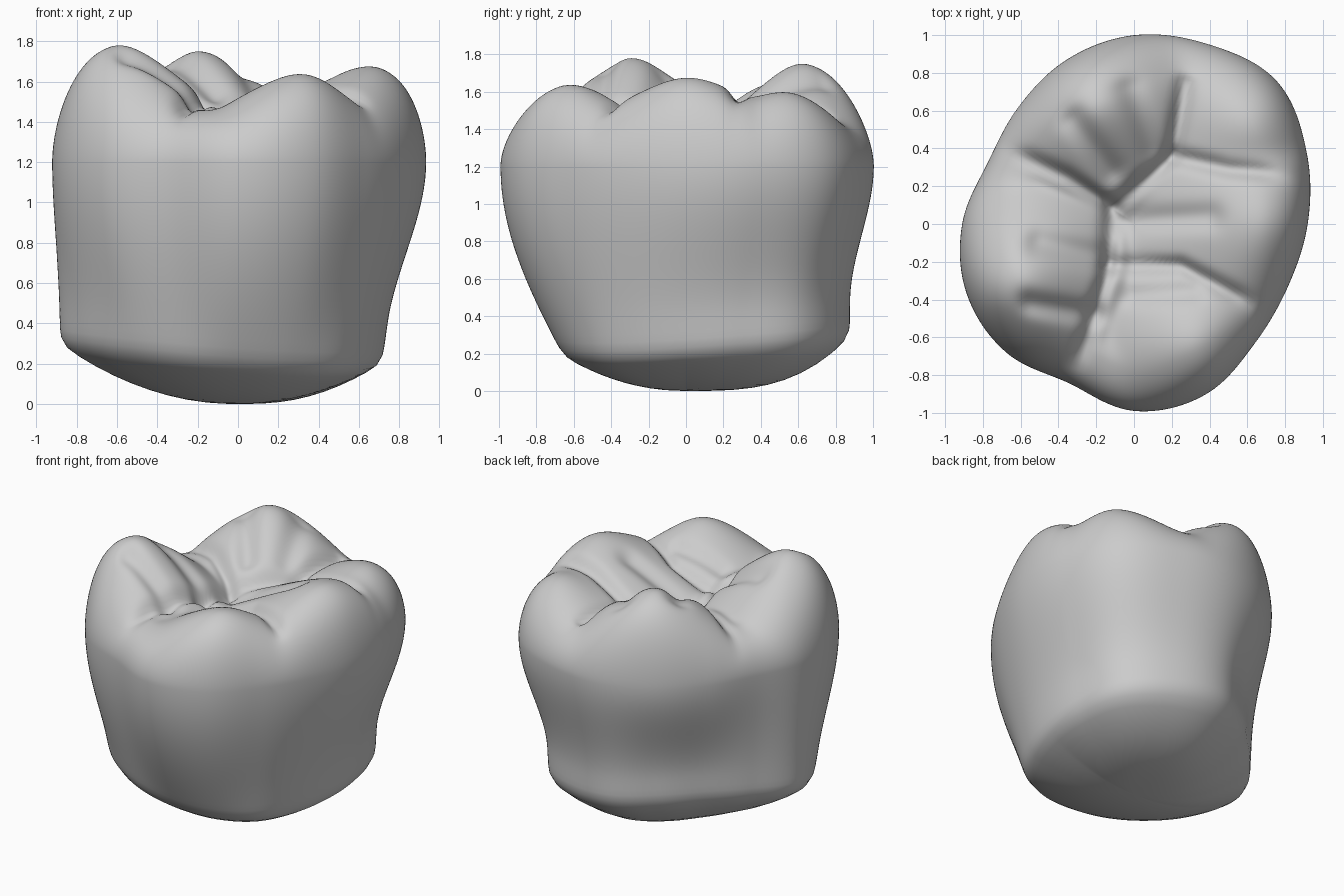
import bpy, bmesh, math
from mathutils import Vector

cube = bpy.data.objects.get("Cube")
if cube:
    bpy.data.objects.remove(cube, do_unlink=True)

SEGMENTS, BELLY_Z = 192, 1.2

# Outline radii, one every 22.5 degrees starting at +x
BELLY = [.92, .99, 1.07, 1.03, 1, .94, .87, .84, .91, .96, .96, .91, .99, .98, .9, .88]
NECK = [.7, .77, .88, .89, .87, .77, .72, .77, .88, .83, .75, .69, .66, .67, .69, .68]

# Cusp tips: x, y, height, slope
CUSPS = [(-.62, -.31, 1.8, .85), (-.22, .65, 1.77, .8), (.34, -.66, 1.66, .62),
         (.72, 0, 1.7, .52), (.66, .56, 1.63, .52)]

# Chewing surface fissures: depth, width, path
FISSURES = [
    (.06, .04, [(-.3, -.75), (-.14, -.25), (-.12, .08), (.2, .36), (.27, .75)]),
    (.05, .04, [(-.12, .1), (-.35, .25), (-.68, .4)]),
    (.06, .04, [(.2, .36), (.5, .29), (.95, .25)]),
    (.05, .04, [(-.14, -.22), (.25, -.22), (.62, -.42)]),
    (.05, .07, [(-.15, -.18), (-.5, -.1)]),
    (.05, .06, [(-.2, -.48), (-.55, -.42)]),
    (.04, .07, [(-.05, .02), (.4, .04)]),
    (.03, .05, [(0, -.38), (.32, -.36)]),
    (.05, .07, [(-.12, .28), (-.32, .55)]),
    (.04, .07, [(.1, .4), (-.02, .72)]),
]


def ring_radius(table, angle):
    """Smooth closed interpolation through the outline radii."""
    n = len(table)
    pos = angle / math.tau * n
    i, t = int(pos), pos % 1
    a, b, c, d = (table[(i + k) % n] for k in (-1, 0, 1, 2))
    return b + t * (c - a + t * (2 * a - 5 * b + 4 * c - d + t * (3 * (b - c) + d - a))) / 2


def smoothstep(t):
    t = max(0, min(1, t))
    return t * t * (3 - 2 * t)


def path_distance(p, path):
    best = 9
    for a, b in zip(path, path[1:]):
        a, b = Vector(a), Vector(b)
        ab = b - a
        t = max(0, min(1, (p - a).dot(ab) / ab.length_squared))
        best = min(best, (p - a - ab * t).length)
    return best


def cusp_height(p, cx, cy, z, slope):
    """Rounded cone that falls more gently towards the outside."""
    tip = Vector((cx, cy))
    outward = tip.normalized()
    d = p - tip
    d -= outward * max(0, d.dot(outward)) * .55
    return z - slope * (math.hypot(d.x, d.y, .15) - .15)


def chewing_height(x, y, s):
    """Soft maximum of the cusps and marginal ridge, minus the fissures."""
    p = Vector((x, y))
    heights = [cusp_height(p, *cusp) for cusp in CUSPS]
    heights.append(1.47 - 2.5 * min(0, s - .78) ** 2)
    soft = .02
    top = soft * math.log(sum(math.exp(h / soft) for h in heights))
    fade = 1 - .8 * smoothstep((s - .72) / .2)
    for depth, width, path in FISSURES:
        top -= fade * depth * math.exp(-(path_distance(p, path) / width) ** 2)
    return top


def base_point(a, t):
    r = ring_radius(NECK, a) * t
    rim = .245 - .075 * math.cos(a + math.pi / 4)
    return r * math.cos(a), r * math.sin(a), rim * t ** (2.1 + 1.1 * max(0, math.sin(a)))


def wall_point(a, u):
    neck, belly = ring_radius(NECK, a), ring_radius(BELLY, a)
    back = (1 + math.sin(a)) / 2
    flare = (1 - back) * math.sin(u * math.pi / 2) + back * smoothstep((u - .2) / .8)
    r = neck + (belly - neck) * flare
    rim = base_point(a, 1)[2]
    return r * math.cos(a), r * math.sin(a), rim + (BELLY_Z - rim) * u


def crown_point(a, s):
    r = ring_radius(BELLY, a) * s
    x, y = r * math.cos(a), r * math.sin(a)
    dome = max(0, 1 - s ** 8) ** .55
    return x, y, BELLY_Z + (chewing_height(x, y, s) - BELLY_Z) * dome


# Rings from the underside, up the wall and in over the crown
rings = [(base_point, i / 10) for i in range(1, 10)] + [(base_point, .97)]
rings += [(wall_point, i / 24) for i in range(1, 24)]
rings += [(crown_point, math.cos(i / 60 * math.pi / 2)) for i in range(60)]

bm = bmesh.new()
loops = [[bm.verts.new(f(k / SEGMENTS * math.tau, t)) for k in range(SEGMENTS)]
         for f, t in rings]
for low, high in zip(loops, loops[1:]):
    for k in range(SEGMENTS):
        n = (k + 1) % SEGMENTS
        bm.faces.new((low[k], low[n], high[n], high[k]))

# Close the underside and the central pit
bottom = bm.verts.new((0, 0, 0))
pit = bm.verts.new(crown_point(0, 0))
for k in range(SEGMENTS):
    n = (k + 1) % SEGMENTS
    bm.faces.new((bottom, loops[0][n], loops[0][k]))
    bm.faces.new((pit, loops[-1][k], loops[-1][n]))

mesh = bpy.data.meshes.new("tooth_crown")
bm.to_mesh(mesh)
bm.free()
crown = bpy.data.objects.new("tooth_crown", mesh)
bpy.context.collection.objects.link(crown)

# Soften the neck edge and fissures slightly
smooth = crown.modifiers.new("soften", "SMOOTH")
smooth.factor, smooth.iterations = .5, 3
mesh.shade_smooth()

grey = bpy.data.materials.new("plain_grey")
grey.use_nodes = True
colour = (.6, .6, .6, 1)
grey.diffuse_color = colour
grey.node_tree.nodes["Principled BSDF"].inputs["Base Color"].default_value = colour
mesh.materials.append(grey)
